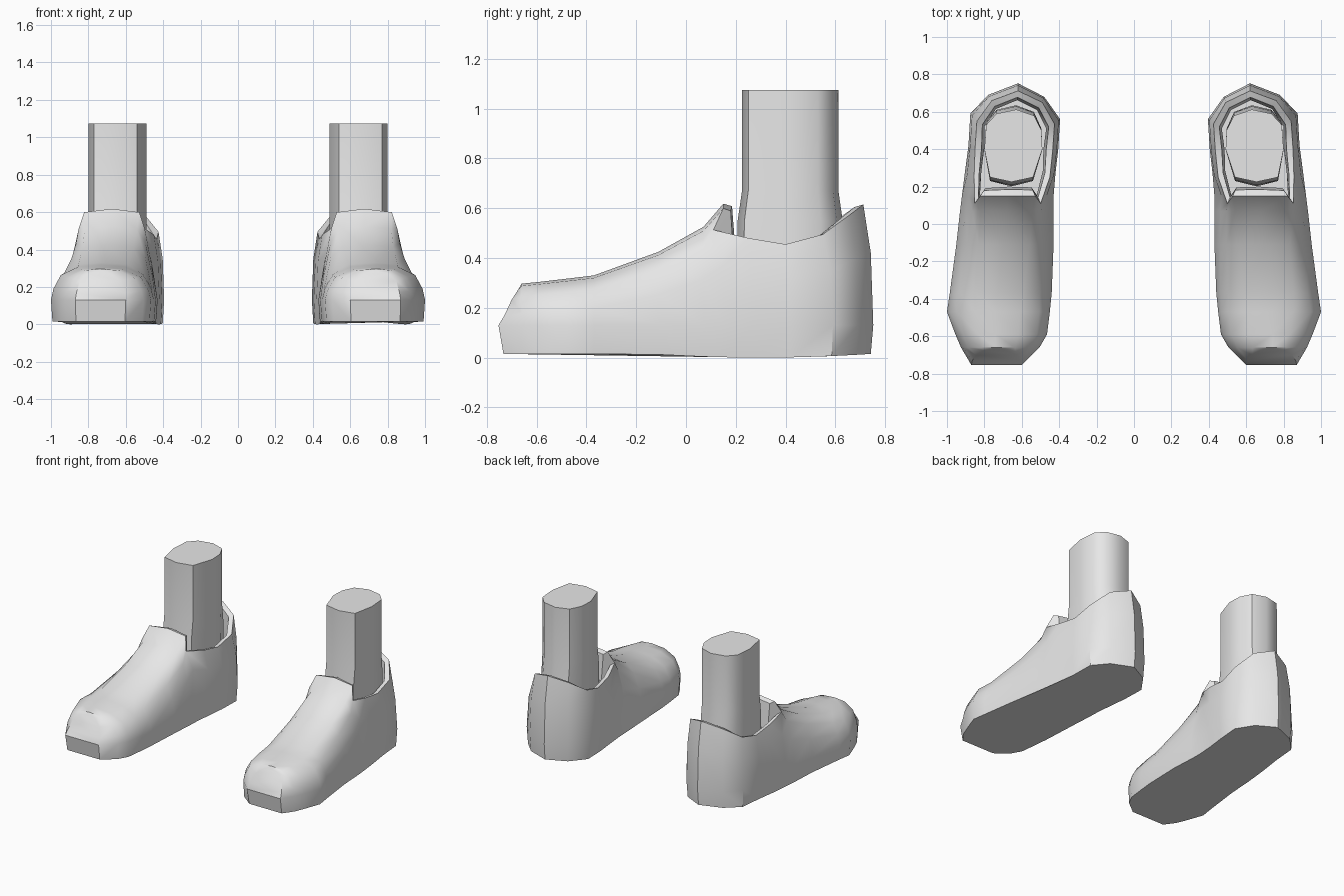
import bpy, bmesh, math
from mathutils import Vector

if "Cube" in bpy.data.objects:
    bpy.data.objects.remove(bpy.data.objects["Cube"])

grey = bpy.data.materials.new("light grey")
grey.diffuse_color = (0.8, 0.8, 0.8, 1)
grey.use_nodes = True
grey.node_tree.nodes["Principled BSDF"].inputs["Base Color"].default_value = grey.diffuse_color


def finish(name, bm):
    """Turn the bmesh into a mirrored, smooth-shaded object."""
    bmesh.ops.recalc_face_normals(bm, faces=bm.faces)
    me = bpy.data.meshes.new(name)
    bm.to_mesh(me)
    bm.free()
    me.materials.append(grey)
    ob = bpy.data.objects.new(name, me)
    bpy.context.collection.objects.link(ob)
    bpy.ops.object.select_all(action='DESELECT')
    ob.select_set(True)
    bpy.context.view_layer.objects.active = ob
    bpy.ops.object.shade_smooth_by_angle(angle=math.radians(40))
    mod = ob.modifiers.new("other_foot", 'MIRROR')
    mod.use_mirror_merge = False
    return ob


def sole_z(y):
    return 0.015 * min(1, abs(y - 0.3) / 0.45) ** 2


def bridge(bm, a, b, closed=False):
    n = len(a)
    for i in range(n if closed else n - 1):
        j = (i + 1) % n
        bm.faces.new((a[i], a[j], b[j], b[i]))


# Shoe: arches from toe to tongue (y, inner x, outer x, crown x, crown z)
ARCHES = [(-0.745, .60, .87, .75, .28), (-0.66, .505, .925, .74, .297),
          (-0.59, .465, .955, .74, .304), (-0.47, .45, 1.0, .735, .318),
          (-0.37, .44, .985, .73, .33), (-0.11, .43, .95, .70, .425),
          (0.07, .43, .93, .68, .525), (0.15, .43, .92, .675, .618)]
# Heel columns from outer to inner side (base x, y, rim x, y, z)
HEEL = [(.905, .27, .855, .25, .48), (.885, .42, .85, .40, .455),
        (.875, .59, .84, .55, .495), (.78, .69, .76, .66, .575),
        (.62, .752, .62, .712, .615), (.48, .68, .49, .65, .575),
        (.395, .56, .425, .535, .495), (.405, .40, .435, .39, .455),
        (.42, .27, .45, .25, .48)]

bm = bmesh.new()
arches = []
for k, (y, xi, xo, cx, cz) in enumerate(ARCHES):
    t = max(0, (k - 3) / 4)                       # toe box to ankle blend
    a, b, c = .95 - .1 * t, .80 - .08 * t, .44 + .16 * t
    levels = [(.97, None), (1, .13), (a, .60 * cz), (b, .83 * cz), (c, .97 * cz)]

    def side(s):
        w = cx - xi if s < 0 else xo - cx
        out = []
        for i, (f, z) in enumerate(levels):
            yy = y
            if k == 0:                            # rounded toe front
                yy += (.012, -.008, .015, .045, .07)[i]
            if k == len(ARCHES) - 1 and i == 3:   # notch beside the tongue
                yy = .11
            z = sole_z(y) if z is None else z
            out.append(bm.verts.new((cx + s * w * f, yy, z)))
        return out

    crown = bm.verts.new((cx, y + (.075 if k == 0 else 0), cz))
    arches.append(side(-1) + [crown] + side(1)[::-1])
for p, q in zip(arches, arches[1:]):
    bridge(bm, p, q)

# Toe front, closed with strips between matching sides
toe = arches[0]
for i in range(4):
    bm.faces.new((toe[i], toe[i + 1], toe[9 - i], toe[10 - i]))
bm.faces.new((toe[4], toe[5], toe[6]))

# Heel counter and side walls
last = arches[-1]
cols = [[last[10], last[9], last[8], last[7]]]
for bx, by, rx, ry, rz in HEEL:
    base, rim = Vector((bx, by, .13)), Vector((rx, ry, rz))
    low = base + (Vector((.645, .42, .13)) - base) * .03
    low.z = sole_z(by)
    up = base.lerp(rim, .25)
    up.z = .13 + (rz - .13) * .6
    cols.append([bm.verts.new(p) for p in (low, base, up, rim)])
cols.append(last[0:4])
for p, q in zip(cols, cols[1:]):
    bridge(bm, p, q)

# Sole
bm.faces.new([s[0] for s in arches] + [c[0] for c in cols[1:-1]][::-1]
             + [s[10] for s in arches][::-1])

# Collar edge and lining
rim = last[3:8] + [c[3] for c in cols[1:-1]]
centre = Vector((.645, .42, 0))


def inner_ring(dist, drop):
    ring = []
    for v in rim:
        d = centre - v.co
        d.z = 0
        p = v.co + d.normalized() * dist
        p.z -= drop
        ring.append(bm.verts.new(p))
    return ring


edge, lining = inner_ring(.035, .01), inner_ring(.05, .2)
bridge(bm, rim, edge, True)
bridge(bm, edge, lining, True)
finish("shoe", bm)

# Leg: faceted column, slightly wider at the ankle
LEG = [(.54, .25), (.655, .225), (.77, .25), (.80, .40), (.79, .53),
       (.735, .59), (.63, .612), (.535, .58), (.495, .50), (.49, .40)]
bm = bmesh.new()
rings = [[bm.verts.new((x, .42 + (y - .42) * s, z)) for x, y in LEG]
         for z, s in ((.3, 1.12), (.55, 1.09), (.67, 1), (1.075, 1))]
for p, q in zip(rings, rings[1:]):
    bridge(bm, p, q, True)
bm.faces.new(rings[0])
bm.faces.new(rings[-1])
finish("leg", bm)
